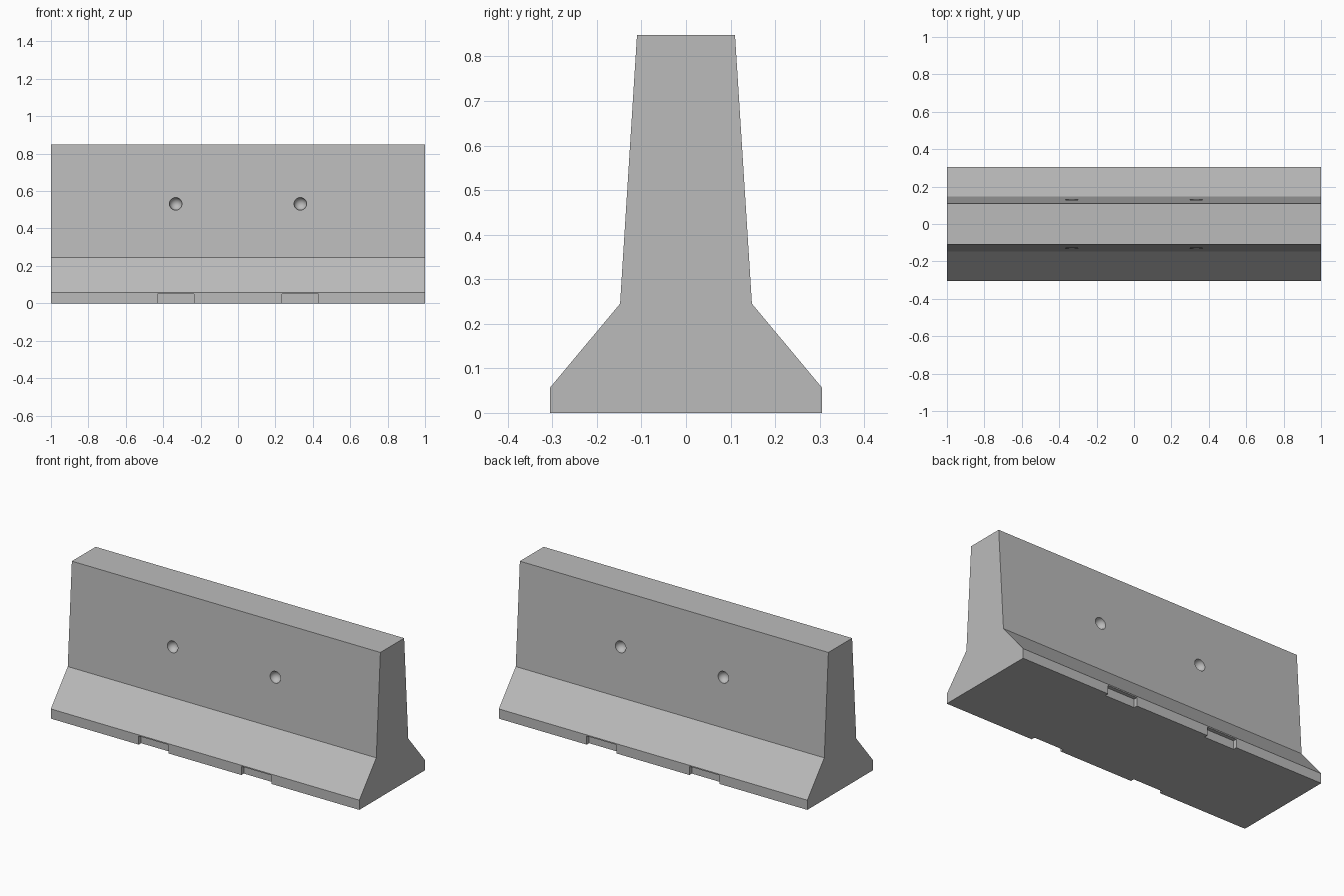
import bpy
import bmesh
from math import radians
from mathutils import Matrix

cube = bpy.data.objects.get("Cube")
if cube:
    bpy.data.objects.remove(cube, do_unlink=True)

concrete = bpy.data.materials.new("grey concrete")
concrete.use_nodes = True
GREY = (0.5, 0.5, 0.5, 1)
concrete.diffuse_color = GREY
concrete.node_tree.nodes["Principled BSDF"].inputs["Base Color"].default_value = GREY


def make_object(name, bm):
    bmesh.ops.recalc_face_normals(bm, faces=bm.faces)
    mesh = bpy.data.meshes.new(name)
    bm.to_mesh(mesh)
    bm.free()
    mesh.materials.append(concrete)
    obj = bpy.data.objects.new(name, mesh)
    bpy.context.collection.objects.link(obj)
    return obj


# Barrier body: mirrored half profile extruded along x
half = [(0.305, 0), (0.305, 0.057), (0.148, 0.245), (0.11, 0.848)]
profile = half + [(-y, z) for y, z in reversed(half)]
bm = bmesh.new()
end = bm.faces.new([bm.verts.new((-1, y, z)) for y, z in profile])
extruded = bmesh.ops.extrude_face_region(bm, geom=[end])["geom"]
bmesh.ops.translate(bm, vec=(2, 0, 0),
                    verts=[v for v in extruded if isinstance(v, bmesh.types.BMVert)])
barrier = make_object("barrier_body", bm)

# Cutters: round lifting dimples and shallow forklift notches on both sides
NOTCH_DEPTH = 0.022
bm = bmesh.new()
for side in (-1, 1):
    for end_sign in (-1, 1):
        dimple = Matrix.Translation((end_sign * 0.333, side * 0.13, 0.532)) @ Matrix.Rotation(radians(90), 4, "X")
        bmesh.ops.create_uvsphere(bm, u_segments=32, v_segments=16,
                                  radius=0.034, matrix=dimple)
        notch = (Matrix.Translation((end_sign * 0.333, side * 0.305, 0))
                 @ Matrix.Diagonal((0.194, NOTCH_DEPTH * 2, 0.1, 1)))
        bmesh.ops.create_cube(bm, size=1, matrix=notch)
cutter = make_object("recess_cutter", bm)
cutter.hide_render = True

# Cut the recesses, then discard the cutter
cut = barrier.modifiers.new("recesses", "BOOLEAN")
cut.operation = "DIFFERENCE"
cut.solver = "EXACT"
cut.object = cutter
bpy.ops.object.select_all(action="DESELECT")
bpy.context.view_layer.objects.active = barrier
barrier.select_set(True)
bpy.ops.object.modifier_apply(modifier=cut.name)
bpy.data.objects.remove(cutter, do_unlink=True)
bpy.ops.object.shade_smooth_by_angle(angle=radians(25))
